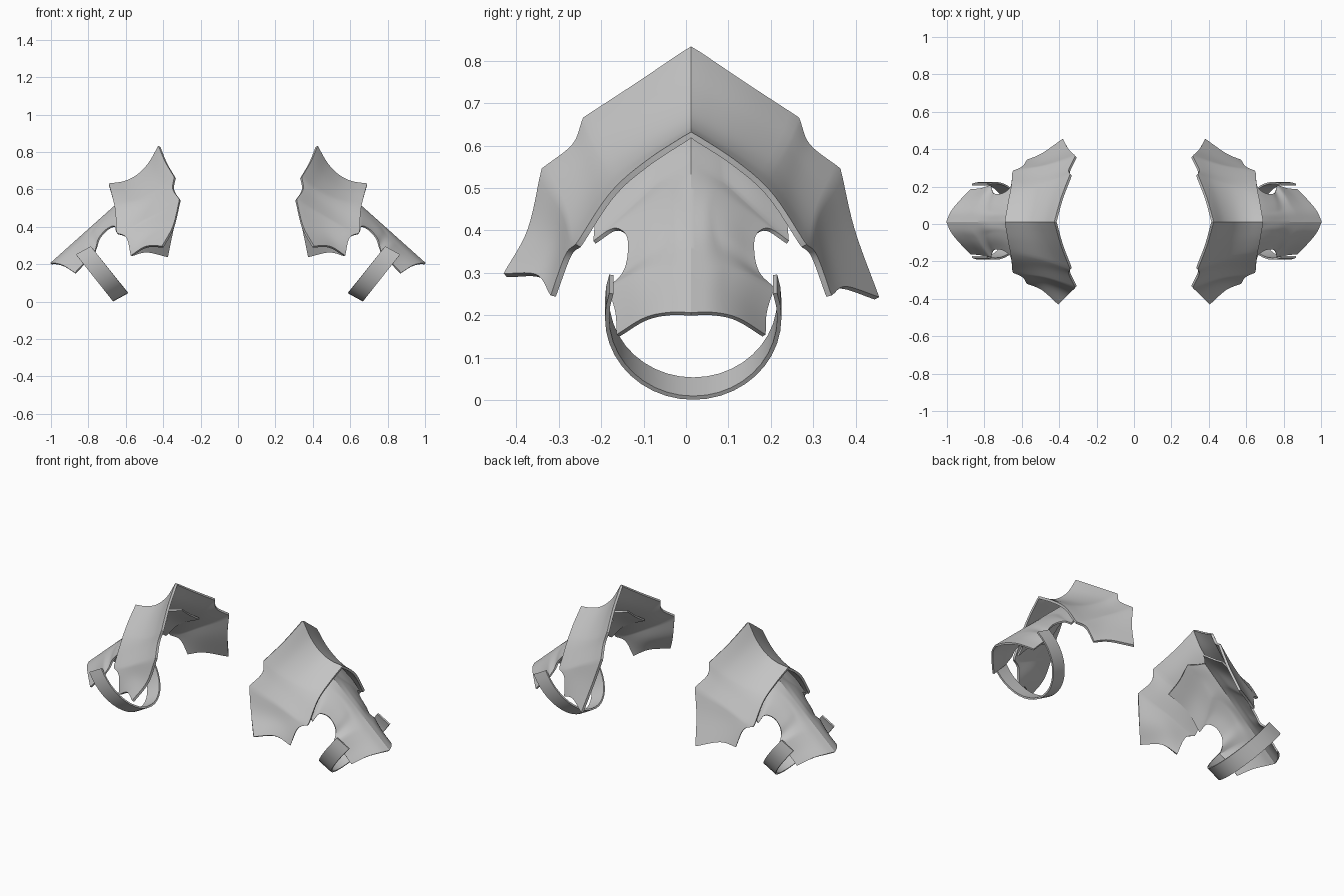
import bpy, bmesh, math
from mathutils import Vector

if "Cube" in bpy.data.objects:
    bpy.data.objects.remove(bpy.data.objects["Cube"], do_unlink=True)

RIDGE_Y = 0.012

steel = bpy.data.materials.new("plain_grey_steel")
steel.use_nodes = True
grey = (0.55, 0.55, 0.55, 1)
steel.diffuse_color = grey
steel.node_tree.nodes["Principled BSDF"].inputs["Base Color"].default_value = grey


def spline(pts, n):
    """Smooth curve through pts, n steps per span."""
    p = [Vector(q) for q in pts]
    p = [2 * p[0] - p[1]] + p + [2 * p[-1] - p[-2]]
    out = []
    for a, b, c, d in zip(p, p[1:], p[2:], p[3:]):
        for i in range(n):
            t = i / n
            out.append(0.5 * (2 * b + (c - a) * t + (2 * a - 5 * b + 4 * c - d) * t ** 2
                              + (3 * b - a - 3 * c + d) * t ** 3))
    return out + [p[-2]]


def path(arcs, n):
    """Chain of smooth arcs that meet in sharp points."""
    out = []
    for arc in arcs:
        out = out[:-1] + spline(arc, n)
    return out


def sample(curve, count):
    """Resample a polyline evenly by index."""
    res = []
    for i in range(count + 1):
        f = i / count * (len(curve) - 1)
        k = min(int(f), len(curve) - 2)
        res.append(curve[k].lerp(curve[k + 1], f - k))
    return res


def patch(bm, top, bottom, left, right, side):
    """Blend four border curves into a surface; y is measured from the ridge."""
    nu, nv = len(top) - 1, len(left) - 1
    rows = []
    for j in range(nv + 1):
        v, row = j / nv, []
        for i in range(nu + 1):
            u = i / nu
            co = (top[i].lerp(bottom[i], v) + left[j].lerp(right[j], u)
                  - top[0].lerp(top[-1], u).lerp(bottom[0].lerp(bottom[-1], u), v))
            row.append(bm.verts.new((co.x, RIDGE_Y + side * co.y, co.z)))
        rows.append(row)
    skin(bm, rows)


def skin(bm, rows):
    for r, s in zip(rows, rows[1:]):
        for i in range(len(r) - 1):
            bm.faces.new((r[i], r[i + 1], s[i + 1], s[i]))


def finish(bm, name, thickness):
    """Weld, thicken, mirror to the other shoulder and shade."""
    bmesh.ops.remove_doubles(bm, verts=bm.verts, dist=0.0005)
    bmesh.ops.recalc_face_normals(bm, faces=bm.faces)
    mesh = bpy.data.meshes.new(name)
    bm.to_mesh(mesh)
    bm.free()
    mesh.materials.append(steel)
    obj = bpy.data.objects.new(name, mesh)
    bpy.context.collection.objects.link(obj)
    solid = obj.modifiers.new("thickness", 'SOLIDIFY')
    solid.thickness, solid.offset = thickness, 0
    obj.modifiers.new("other_side", 'MIRROR').use_mirror_merge = False
    bpy.ops.object.select_all(action='DESELECT')
    obj.select_set(True)
    bpy.context.view_layer.objects.active = obj
    bpy.ops.object.convert(target='MESH')
    bpy.ops.object.shade_smooth_by_angle(angle=math.radians(25))


# Upper plates: folded along a curved ridge, with scalloped borders
bm = bmesh.new()
for side in (-1, 1):
    peak, b, c = (.42, 0, .83), (.337, .25, .663), (.31, .347, .543)
    d = (.39 - .012 * side, .438, .267 - .027 * side)
    e, f, g = (.57, .325, .245), (.648, .265, .365), (.69, 0, .625)
    ridge = spline([peak, (.475, 0, .735), (.54, 0, .67), (.61, 0, .637), g], 6)
    inner = path([[peak, (.385, .125, .745), b],
                  [b, (.345, .275, .6), c],
                  [c, (.345, .38, .4), d]], 6)
    outer = path([[g, (.672, .1, .56), (.655, .185, .485), f],
                  [f, (.595, .29, .34), e]], 8)
    hem = path([[d, (.49, .36, d[2] * .5 + .145), e]], 12)
    patch(bm, ridge, hem, inner, sample(outer, len(inner) - 1), side)
finish(bm, "upper_shoulder_plates", .014)

# Lower plates: straight ridge, side notches, tucked under the upper plates
bm = bmesh.new()
for side in (-1, 1):
    top_end, tip = (.5, 0, .65), (1, 0, .203)
    b, c = (.43, .07, .645), (.43, .23, .53)
    t, q, p = (.65, .228, .372), (.765, .193, .262), (.87, .172, .152)
    border = path([[c, (.555, .222, .47), t],
                   [t, (.66, .18, .402), (.7, .15, .385), (.74, .147, .34),
                    (.755, .16, .295), q],
                   [q, (.82, .175, .205), p]], 6)
    count = len(border) - 1
    inner = sample(path([[top_end, (.465, .04, .645), b],
                         [b, (.44, .15, .585), c]], 5), 16)
    outer = sample(spline([tip, (.975, .055, .203), (.93, .11, .19), p], 6), 16)
    ridge = sample([Vector(top_end), Vector(tip)], count)
    patch(bm, ridge, border, inner, outer, side)
finish(bm, "lower_shoulder_plates", .01)

# Arm straps: open loops hanging from the lower plates
bm = bmesh.new()
centre, down, across = Vector((.78, .017, .215)), Vector((-.15, 0, -.188)), Vector((.04, 0, -.022))
rows = []
for i in range(25):
    a = math.radians(-18 + 216 * i / 24)
    mid = centre + down * math.sin(a) + Vector((0, .203 * math.cos(a), 0))
    rows.append([bm.verts.new(mid + across * s) for s in (-1, 1)])
skin(bm, rows)
finish(bm, "arm_straps", .01)
